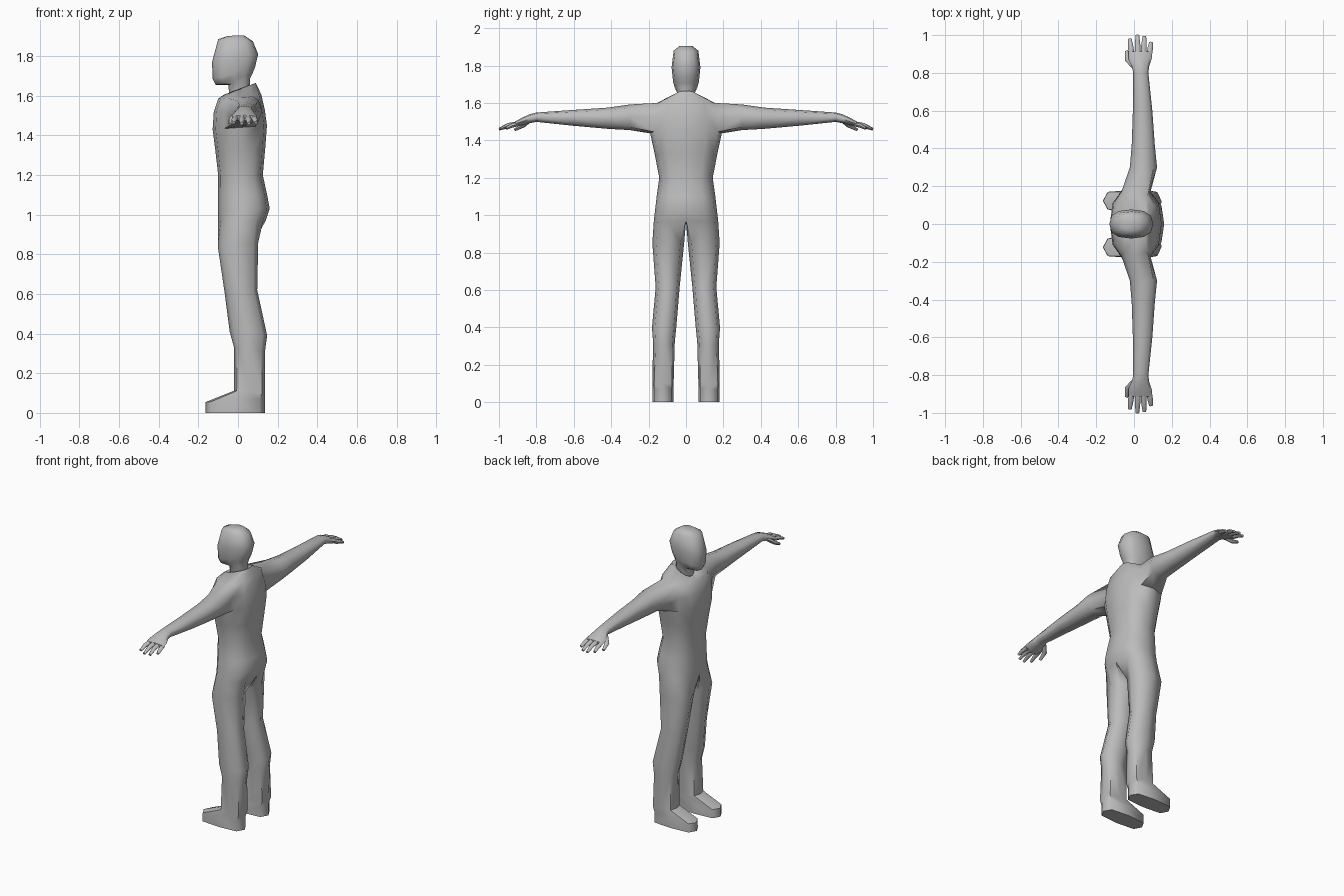
import bpy, bmesh, math
from mathutils import Vector

if "Cube" in bpy.data.objects:
    bpy.data.objects.remove(bpy.data.objects["Cube"])

grey = bpy.data.materials.new("plain grey")
grey.diffuse_color = (0.5, 0.5, 0.5, 1)
grey.use_nodes = True
grey.node_tree.nodes["Principled BSDF"].inputs["Base Color"].default_value = grey.diffuse_color


def power(v, p):
    return math.copysign(abs(v) ** p, v) if abs(v) > 1e-6 else 0.0


def bridge(bm, a, b, closed=True):
    n = len(a)
    for i in range(n if closed else n - 1):
        j = (i + 1) % n
        bm.faces.new((a[i], a[j], b[j], b[i]))


def half_ring(bm, xf, xb, hw, zf, zb, p=0.8):
    """Half loop from front centre round the side to back centre."""
    out = []
    for k in range(7):
        c = power(math.cos(k * math.pi / 6), p)
        s = power(math.sin(k * math.pi / 6), p)
        t = (1 - c) / 2
        out.append(bm.verts.new((xf + (xb - xf) * t, hw * s, zf + (zb - zf) * t)))
    return out


def finish(bm, name):
    bmesh.ops.delete(bm, geom=[v for v in bm.verts if not v.link_faces], context='VERTS')
    bmesh.ops.recalc_face_normals(bm, faces=bm.faces)
    me = bpy.data.meshes.new(name)
    bm.to_mesh(me)
    bm.free()
    ob = bpy.data.objects.new(name, me)
    bpy.context.collection.objects.link(ob)
    me.materials.append(grey)
    bpy.ops.object.select_all(action='DESELECT')
    ob.select_set(True)
    bpy.context.view_layer.objects.active = ob
    bpy.ops.object.shade_smooth_by_angle(angle=math.radians(60))
    mir = ob.modifiers.new("mirror", 'MIRROR')
    mir.use_axis = (False, True, False)
    mir.merge_threshold = 0.0005
    return ob


bm = bmesh.new()

# Torso, collar, neck and head: front x, back x, half width, front z, back z
trunk = [
    (-0.10, 0.14, 0.172, 0.97, 0.97), (-0.10, 0.16, 0.165, 1.03, 1.03),
    (-0.10, 0.147, 0.157, 1.10, 1.10), (-0.10, 0.125, 0.143, 1.20, 1.20),
    (-0.115, 0.137, 0.168, 1.33, 1.33), (-0.128, 0.146, 0.192, 1.43, 1.45),
    (-0.122, 0.135, 0.19, 1.52, 1.53), (-0.10, 0.118, 0.165, 1.585, 1.605),
    (-0.072, 0.09, 0.06, 1.605, 1.665), (-0.045, 0.06, 0.042, 1.60, 1.645),
    (-0.048, 0.06, 0.052, 1.655, 1.685), (-0.112, 0.072, 0.06, 1.655, 1.71),
    (-0.128, 0.085, 0.069, 1.685, 1.74), (-0.131, 0.102, 0.077, 1.77, 1.81),
    (-0.10, 0.075, 0.066, 1.885, 1.875), (-0.05, 0.03, 0.036, 1.902, 1.905),
]
rings = [half_ring(bm, *r) for r in trunk]
LOW, MID, TOP = 5, 6, 7
for i in range(len(rings) - 1):
    a, b = rings[i], rings[i + 1]
    for k in range(6):
        if i in (LOW, MID) and k in (2, 3):
            continue  # armhole
        bm.faces.new((a[k], a[k + 1], b[k + 1], b[k]))
bm.faces.new(rings[-1])

# Arm and palm: y, front x, back x, bottom z, top z
lo, mi, hi = rings[LOW], rings[MID], rings[TOP]
prev = [lo[2], lo[3], lo[4], mi[4], hi[4], hi[3], hi[2], mi[2]]
arm = [
    (0.30, -0.022, 0.122, 1.455, 1.592), (0.42, -0.012, 0.110, 1.462, 1.575),
    (0.60, -0.006, 0.097, 1.478, 1.563), (0.80, -0.004, 0.076, 1.499, 1.549),
    (0.835, -0.012, 0.080, 1.492, 1.540), (0.875, -0.030, 0.094, 1.480, 1.522),
    (0.912, -0.030, 0.096, 1.476, 1.502),
]
for y, xf, xb, z0, z1 in arm:
    ring = []
    for j in range(8):
        a = -math.pi / 4 * (j + 1)
        ring.append(bm.verts.new(((xf + xb) / 2 - (xb - xf) / 2 * power(math.cos(a), 0.8), y,
                                  (z0 + z1) / 2 + (z1 - z0) / 2 * power(math.sin(a), 0.8))))
    bridge(bm, prev, ring)
    prev = ring
bm.faces.new(prev)

# Leg and shoe: front x, back x, inner y, outer y, front z, back z
prev = rings[0] + [bm.verts.new((0.035, 0, 0.965))]
leg = [
    (-0.102, 0.102, 0.010, 0.180, 0.84, 0.86), (-0.068, 0.097, 0.034, 0.162, 0.61, 0.62),
    (-0.042, 0.147, 0.052, 0.182, 0.41, 0.39), (-0.020, 0.136, 0.060, 0.176, 0.33, 0.31),
    (-0.020, 0.135, 0.066, 0.180, 0.112, 0.10), (-0.163, 0.135, 0.066, 0.180, 0.055, 0.07),
    (-0.165, 0.135, 0.066, 0.180, 0.0, 0.0),
]
for n, (xf, xb, y0, y1, zf, zb) in enumerate(leg):
    p = 0.55 if n > 3 else 0.75
    ring = []
    for j in range(8):
        a = (3 - j) * math.pi / 4
        t = (1 - power(math.sin(a), p)) / 2
        ring.append(bm.verts.new((xf + (xb - xf) * t,
                                  (y0 + y1) / 2 + (y1 - y0) / 2 * power(math.cos(a), p),
                                  zf + (zb - zf) * t)))
    bridge(bm, prev, ring)
    prev = ring
bm.faces.new(prev)
finish(bm, "body")

# Fingers and thumbs: tapering six-sided tubes along a path
bm = bmesh.new()
digits = [
    [(-0.012, 0.895, 1.490), (-0.018, 0.94, 1.482), (-0.022, 0.980, 1.464)],
    [(0.020, 0.895, 1.492), (0.019, 0.95, 1.482), (0.018, 1.000, 1.460)],
    [(0.050, 0.895, 1.491), (0.053, 0.95, 1.481), (0.055, 0.994, 1.460)],
    [(0.080, 0.895, 1.488), (0.086, 0.93, 1.479), (0.090, 0.962, 1.464)],
    [(0.000, 0.835, 1.510), (-0.034, 0.870, 1.480), (-0.040, 0.915, 1.457)],
]
for path in digits:
    pts = [Vector(p) for p in path]
    d = (pts[2] - pts[0]).normalized()
    side = d.cross(Vector((0, 0, 1))).normalized()
    up = side.cross(d)
    prev = None
    for c, r in zip(pts, (0.0155, 0.0145, 0.0095)):
        ring = [bm.verts.new(c + side * r * math.cos(k * math.pi / 3)
                             + up * r * 0.85 * math.sin(k * math.pi / 3)) for k in range(6)]
        if prev:
            bridge(bm, prev, ring)
        else:
            bm.faces.new(ring)
        prev = ring
    bm.faces.new(prev)
finish(bm, "fingers")
